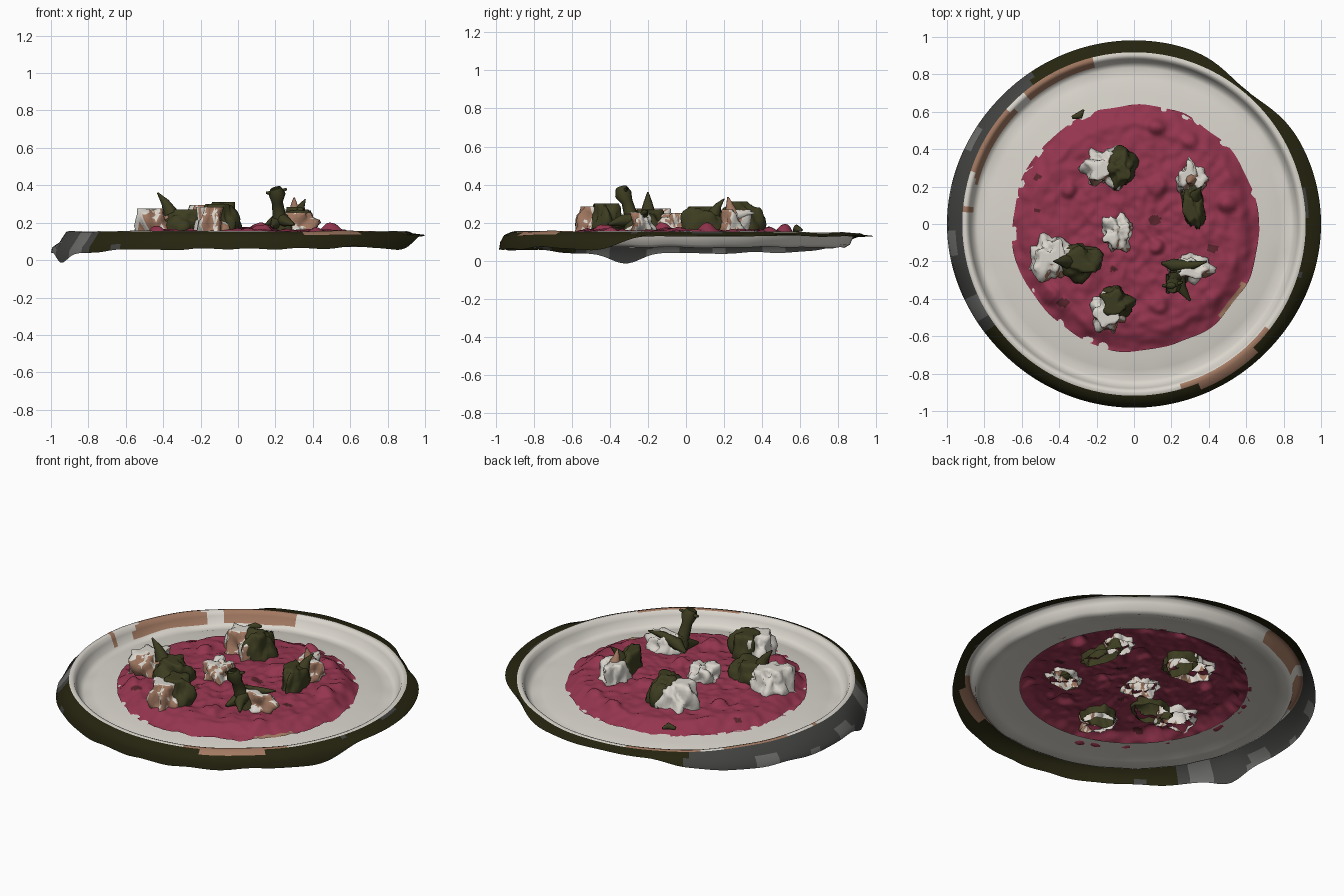
import bpy, bmesh, math
from mathutils import Vector, noise, Euler

if "Cube" in bpy.data.objects:
    bpy.data.objects.remove(bpy.data.objects["Cube"])


def mat(name, *c):
    m = bpy.data.materials.new(name)
    m.diffuse_color = (*c, 1)
    m.use_nodes = True
    m.node_tree.nodes["Principled BSDF"].inputs["Base Color"].default_value = m.diffuse_color
    return m


WHITE = mat("cream white", .70, .67, .61)
BEET = mat("beet red", .30, .036, .078)
DARKRED = mat("dark red", .10, .018, .025)
BROWN = mat("tan brown", .36, .19, .12)
LEAF = mat("leaf olive", .046, .046, .015)
RIM = mat("rim dark olive", .019, .018, .005)
GREY = mat("charcoal grey", .055, .055, .053)
MID = mat("mid grey", .15, .15, .145)


def finish(name, bm, mats):
    me = bpy.data.meshes.new(name)
    bm.to_mesh(me)
    bm.free()
    for m in mats:
        me.materials.append(m)
    ob = bpy.data.objects.new(name, me)
    bpy.context.collection.objects.link(ob)
    for p in me.polygons:
        p.use_smooth = True
    return ob


def n3(x, y, z=0.0, s=1.0):
    return noise.noise(Vector((x * s, y * s, z * s)))


def smooth(e0, e1, x):
    t = max(0, min(1, (x - e0) / (e1 - e0)))
    return t * t * (3 - 2 * t)


def gap(a, b):
    return abs((a - b + 180) % 360 - 180)


# ---- Plate: one open sheet swept round, skirt varies with direction
def plate_profile(deg):
    a = math.radians(deg)
    c, s = math.cos(a), math.sin(a)
    flat = 1 - smooth(62, 82, gap(deg, 50))          # back right has a flat flange
    R = .982 + .018 * abs(c) ** 6 - .05 * math.exp(-((gap(deg, 50)) / 13) ** 2)
    top = .155 + .006 * n3(c, s, 1, 3) - .008 * smooth(.3, 1, s)
    wob = .022 * n3(c, s, 4, 4)
    low = .06 + wob - .055 * math.exp(-((gap(deg, 199)) / 7) ** 2)
    low -= .02 * smooth(.5, 1, -c)
    end = low * (1 - flat) + (.128 + wob * .3) * flat
    mid = (top - .012) * flat + (top - .02 - .04 * smooth(.3, 1, -c)) * (1 - flat)
    k = .008 * n3(c, s, 9, 5)
    return [(.62, .105), (.70, .095), (.78, .085), (.835, .07 + k), (.862, .085 + k),
            (.878, .125), (.89, top - .004), (.903, top), (.918, top - .004),
            (.955 - .02 * flat, mid), (R - .006, (mid + end) / 2), (R, end)]


N = 180
bm = bmesh.new()
rings = []
for i in range(N):
    deg = 360 * i / N
    a = math.radians(deg)
    rings.append([bm.verts.new((r * math.cos(a), r * math.sin(a), z))
                  for r, z in plate_profile(deg)])
for i in range(N):
    deg = 360 * (i + .5) / N
    A, B = rings[i], rings[(i + 1) % N]
    for j in range(len(A) - 1):
        f = bm.faces.new((A[j], A[j + 1], B[j + 1], B[j]))
        x, y, _ = f.calc_center_median()
        m = 0
        if j in (4, 5, 6, 7) and 95 < deg < 176 and n3(x, y, 2, 4) > -.3:
            m = 1                                    # browned inner wall
        if j in (6, 7) and 285 < deg < 322:
            m = 1                                    # browned front right edge
        if j >= 8:
            m = 2
            patch = n3(x, y, 7, 4) + .9 * smooth(75, 20, gap(deg, 185)) - .35
            if patch > .1:
                m = 4 if patch > .62 else 3
            if 292 < deg < 315 and j == 8:
                m = 1
        f.material_index = m
finish("plate", bm, [WHITE, BROWN, RIM, GREY, MID])

# ---- Food: x, y, rx, ry, top z
chunks = [(-.15, .30, .105, .10, .295), (.31, .24, .075, .09, .27),
          (-.09, -.045, .085, .09, .25), (-.44, -.18, .10, .11, .275),
          (-.14, -.47, .08, .10, .285), (.30, -.235, .11, .07, .255)]
# leaves: x, y, rx, ry, top z, turn
leaves = [(-.075, .30, .085, .10, .31, 0), (.315, .10, .06, .125, .285, 5),
          (-.29, -.20, .125, .095, .27, 0), (-.10, -.42, .09, .08, .30, 0)]
lumps = [(.12, .52, .05, .035), (.5, .11, .06, .04), (.12, .2, .06, .03),
         (-.35, .18, .05, .035), (.13, -.43, .06, .03), (.42, -.4, .05, .02),
         (.12, -.12, .05, .03), (-.45, -.38, .06, .03), (.3, .45, .05, .02)]
flecks = [(.11, .02, .035), (-.38, -.42, .035), (.42, -.13, .03), (-.11, -.24, .02),
          (-.52, .07, .015), (-.52, .25, .02)]


def beet_z(x, y):
    r = math.hypot(x - .01, y + .02)
    z = .105 + .05 * smooth(.66, .55, r) + .012 * smooth(.6, .2, r)
    z += .013 * n3(x, y, 0, 9) + .011 * n3(x, y, 3, 22)
    for lx, ly, lr, h in lumps:
        z += h * math.exp(-(((x - lx) ** 2 + (y - ly) ** 2) / (lr * .8) ** 2) ** 2)
    return z


# ---- Beet mound, left open under the toppings
bm = bmesh.new()
NR, NA = 58, 200
grid = []
for j in range(1, NR + 1):
    ring = []
    for i in range(NA):
        a = 2 * math.pi * i / NA
        edge = .66 + .022 * n3(math.cos(a), math.sin(a), 5, 3)
        r = edge * j / NR
        x, y = .01 + r * math.cos(a), -.02 + r * math.sin(a)
        ring.append(bm.verts.new((x, y, beet_z(x, y))))
    grid.append(ring)
mid = bm.verts.new((.01, -.02, beet_z(.01, -.02)))
for i in range(NA):
    k = (i + 1) % NA
    bm.faces.new((mid, grid[0][i], grid[0][k]))
    for j in range(NR - 1):
        bm.faces.new((grid[j][i], grid[j + 1][i], grid[j + 1][k], grid[j][k]))
hidden = []
for f in bm.faces:
    x, y, _ = f.calc_center_median()
    if any(((x - c[0]) / c[2]) ** 2 + ((y - c[1]) / c[3]) ** 2 < .6 for c in chunks + leaves):
        hidden.append(f)
    elif any((x - a) ** 2 + ((y - b) * 1.3) ** 2 < r * r for a, b, r in flecks):
        f.material_index = 1
    elif math.hypot(x - .01, y + .02) > .635 and gap(math.degrees(math.atan2(y, x)), -38) < 10:
        f.material_index = 2
bmesh.ops.delete(bm, geom=hidden, context='FACES')
finish("beet_mound", bm, [BEET, DARKRED, BROWN])


# ---- Lumpy open-bottomed topping
def topping(name, x, y, rx, ry, top, mats, turn=0, rough=.5, rule=None):
    base = .14
    bm = bmesh.new()
    bmesh.ops.create_icosphere(bm, subdivisions=4, radius=1)
    low = [v for v in bm.verts if v.co.z < -.3]
    bmesh.ops.delete(bm, geom=low, context='VERTS')
    rot = Euler((0, 0, math.radians(turn))).to_matrix()
    for v in bm.verts:
        d = v.co.normalized()
        k = 1 + rough * n3(d.x + x * 9, d.y + y * 9, d.z, 1.7) \
            + rough * .3 * n3(d.x + x * 5, d.y, d.z + y * 5, 5)
        h = max(-.3, min(1, d.z * 1.25 * k))
        p = rot @ Vector((d.x * rx * k, d.y * ry * k, 0))
        v.co = (x + p.x, y + p.y, base + .02 + (top - base - .02) * h)
    bm.normal_update()
    if rule:
        for f in bm.faces:
            f.material_index = rule(f)
    return finish(name, bm, mats)


def browned(f):                                      # front right sides are browned
    n = f.normal
    return 1 if n.x * .55 - n.y * .8 > .5 and n.z < .65 else 0


for i, c in enumerate(chunks):
    topping(f"cheese_chunk_{i + 1}", *c, [WHITE, BROWN], rough=.6, rule=browned)
for i, (x, y, rx, ry, t, turn) in enumerate(leaves):
    topping(f"leaf_{i + 1}", x, y, rx, ry, t, [LEAF], turn, rough=.4)


# ---- Thin tapered sprigs and curled tips
def sprig(name, pts, m):
    cu = bpy.data.curves.new(name, 'CURVE')
    cu.dimensions = '3D'
    cu.bevel_depth = 1
    cu.bevel_resolution = 2
    sp = cu.splines.new('POLY')
    sp.points.add(len(pts) - 1)
    for p, (x, y, z, r) in zip(sp.points, pts):
        p.co = (x, y, z, 1)
        p.radius = r
    cu.materials.append(m)
    ob = bpy.data.objects.new(name, cu)
    bpy.context.collection.objects.link(ob)


sprig("tall_sprig_stem", [(.24, -.27, .16, .06), (.22, -.29, .24, .035),
                          (.21, -.31, .31, .03), (.21, -.33, .35, .045), (.20, -.34, .385, .03)], LEAF)
sprig("tall_sprig_curl", [(.15, -.33, .36, .006), (.20, -.33, .355, .02), (.26, -.31, .38, .006)], LEAF)
sprig("sprig_foot_a", [(.23, -.25, .22, .04), (.25, -.34, .21, .03), (.30, -.41, .19, .006)], LEAF)
sprig("sprig_foot_b", [(.15, -.21, .19, .008), (.21, -.22, .22, .035), (.32, -.22, .25, .02), (.39, -.2, .26, .004)], LEAF)
sprig("sprig_foot_c", [(.21, -.28, .20, .04), (.18, -.37, .18, .008)], LEAF)
sprig("leaf_tip_left", [(-.36, -.2, .25, .04), (-.39, -.2, .31, .022), (-.43, -.2, .36, .004)], LEAF)
sprig("leaf_tip_right", [(.33, .15, .25, .035), (.34, .17, .29, .018), (.36, .2, .325, .003)], LEAF)
sprig("cheese_tip", [(.31, .24, .24, .04), (.30, .23, .29, .02), (.30, .22, .335, .004)], BROWN)
sprig("cheese_spur", [(.31, .27, .24, .03), (.31, .32, .25, .014), (.29, .36, .25, .004)], WHITE)
sprig("herb_bit", [(-.33, .57, .16, .01), (-.29, .58, .17, .02), (-.27, .61, .16, .006)], LEAF)
